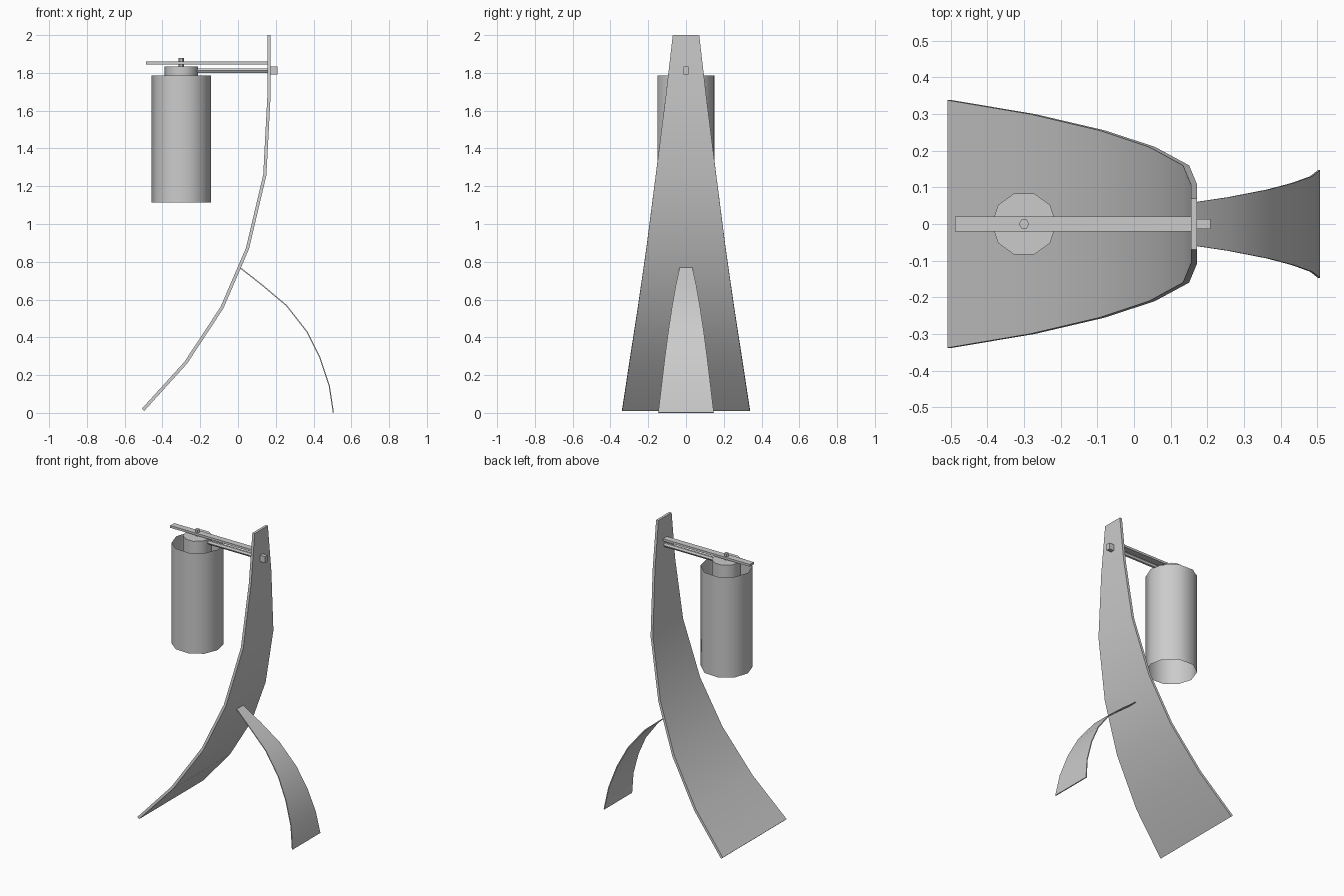
import bpy, bmesh
from math import radians, cos, sin, pi
from mathutils import Vector

if "Cube" in bpy.data.objects:
    bpy.data.objects.remove(bpy.data.objects["Cube"])


def finish(name, bm, smooth=0):
    bmesh.ops.recalc_face_normals(bm, faces=bm.faces[:])
    me = bpy.data.meshes.new(name)
    bm.to_mesh(me)
    bm.free()
    ob = bpy.data.objects.new(name, me)
    bpy.context.collection.objects.link(ob)
    if smooth:
        bpy.ops.object.select_all(action='DESELECT')
        ob.select_set(True)
        bpy.context.view_layer.objects.active = ob
        bpy.ops.object.shade_smooth_by_angle(angle=radians(smooth))
    return ob


def strip(name, pts, thick):
    """Tapered bent plank from (x, z, half width) stations."""
    bm = bmesh.new()
    rings = []
    for i, (x, z, w) in enumerate(pts):
        a, b = pts[max(i - 1, 0)], pts[min(i + 1, len(pts) - 1)]
        n = Vector((b[1] - a[1], 0, a[0] - b[0])).normalized() * thick / 2
        c = Vector((x, 0, z))
        rings.append([bm.verts.new(c + n * s + Vector((0, w * t, 0)))
                      for s, t in ((1, 1), (1, -1), (-1, -1), (-1, 1))])
    for r, q in zip(rings, rings[1:]):
        for k in range(4):
            bm.faces.new((r[k], r[(k + 1) % 4], q[(k + 1) % 4], q[k]))
    bm.faces.new(rings[0])
    bm.faces.new(rings[-1])
    return finish(name, bm, 30)


def prism(name, angles, r, lo, hi, centre=(0, 0), axis='Z', caps=True, smooth=0):
    """Prism with corners at the given angles, along Z or X."""
    bm = bmesh.new()
    rings = []
    for h in (lo, hi):
        ring = []
        for a in angles:
            u = centre[0] + r * cos(radians(a))
            v = centre[1] + r * sin(radians(a))
            ring.append(bm.verts.new((u, v, h) if axis == 'Z' else (h, u, v)))
        rings.append(ring)
    n = len(angles)
    for k in range(n):
        j = (k + 1) % n
        bm.faces.new((rings[0][k], rings[0][j], rings[1][j], rings[1][k]))
    if caps:
        for ring in rings:
            bm.faces.new(ring)
    return finish(name, bm, smooth)


def box(name, x, y, z):
    bm = bmesh.new()
    bmesh.ops.create_cube(bm, size=1)
    for v in bm.verts:
        v.co = [(lo + hi) / 2 + c * (hi - lo) for c, (lo, hi) in zip(v.co, (x, y, z))]
    return finish(name, bm)


def regular(n):
    return [360 * k / n for k in range(n)]


# Curved main plank and its rear prop
strip("main_plank", [(-.503, .016, .338), (-.277, .265, .3), (-.085, .557, .255),
                     (.05, .87, .21), (.142, 1.26, .16), (.164, 1.68, .107),
                     (.164, 2.0, .07)], .017)
strip("rear_prop", [(.008, .771, .033), (.13, .675, .054), (.257, .568, .073),
                    (.365, .43, .094), (.433, .295, .112), (.483, .145, .13),
                    (.505, .001, .147)], .006)

# Hanging lampshade, open at both ends, with its socket cap
lamp = (-.3, 0)
prism("lampshade", [-40, -4, 27, 67, 107, 142, 180, 216, 248, 286], .158,
      1.113, 1.787, lamp, caps=False, smooth=45)
prism("socket_cap", regular(10), .088, 1.72, 1.835, lamp, smooth=45)
prism("finial", regular(6), .014, 1.835, 1.878, lamp)

# Arm: flat bar above, rod below, square nut behind the plank
box("flat_bar", (-.488, .165), (-.021, .021), (1.844, 1.859))
prism("support_rod", regular(6), .014, -.24, .17, (0, 1.812), axis='X')
box("square_nut", (.165, .209), (-.013, .013), (1.791, 1.834))
